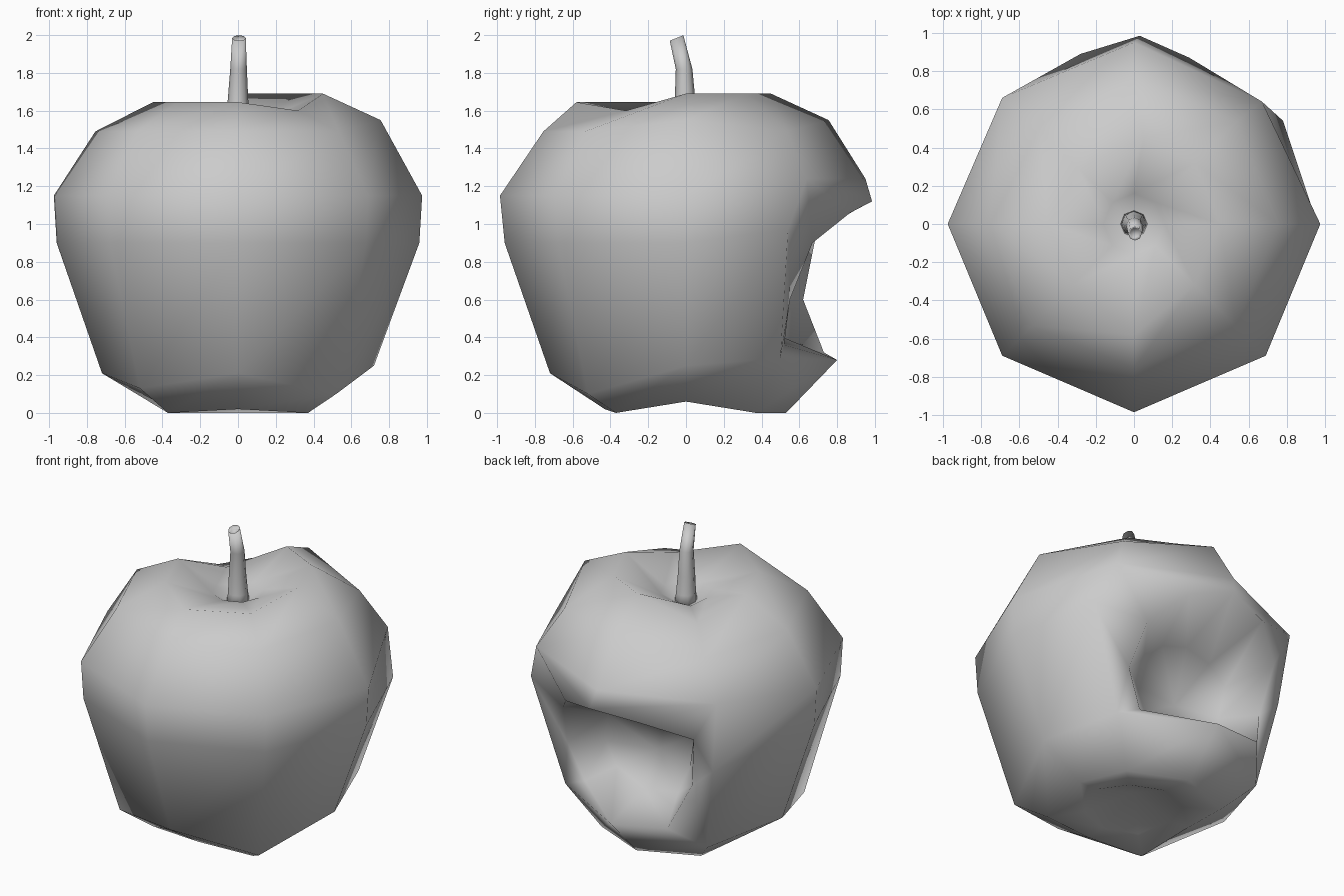
import bpy, bmesh, math
from mathutils import Vector

cube = bpy.data.objects.get("Cube")
if cube:
    bpy.data.objects.remove(cube, do_unlink=True)

grey = bpy.data.materials.new("plain_grey")
grey.use_nodes = True
colour = (0.6, 0.6, 0.6, 1)
grey.diffuse_color = colour
grey.node_tree.nodes["Principled BSDF"].inputs["Base Color"].default_value = colour

SIDES = 8
EAST, NORTH_EAST, NORTH, NORTH_WEST, WEST, SOUTH_WEST, SOUTH, SOUTH_EAST = range(SIDES)


def ring(radius, z, centre=(0, 0)):
    step = math.tau / SIDES
    return [Vector((centre[0] + radius * math.cos(i * step),
                    centre[1] + radius * math.sin(i * step), z)) for i in range(SIDES)]


def band(lower, upper, skip=()):
    return [(lower + i, lower + (i + 1) % SIDES, upper + (i + 1) % SIDES, upper + i)
            for i in range(SIDES) if i not in skip]


def make(name, verts, faces):
    mesh = bpy.data.meshes.new(name)
    mesh.from_pydata([tuple(v) for v in verts], [], faces)
    bm = bmesh.new()
    bm.from_mesh(mesh)
    bmesh.ops.recalc_face_normals(bm, faces=bm.faces[:])
    bm.to_mesh(mesh)
    bm.free()
    mesh.materials.append(grey)
    for face in mesh.polygons:
        face.use_smooth = True
    bpy.context.collection.objects.link(bpy.data.objects.new(name, mesh))


# Fruit body: rings from the base hollow up into the stem hollow
base, foot, hip, waist, widest, shoulder, crown, hollow = rings = [
    ring(0.3, 0.03), ring(0.43, 0.0), ring(0.72, 0.21), ring(0.96, 0.9),
    ring(0.975, 1.15), ring(0.755, 1.49), ring(0.45, 1.645), ring(0.16, 1.545)]

# Uneven base
for i in (NORTH_EAST, NORTH_WEST, SOUTH_WEST, SOUTH_EAST):
    hip[i] = Vector((hip[i].x * 1.02, hip[i].y * 1.02, 0.1))
    foot[i] *= 1.22
hip[SOUTH_WEST].z = 0.13
for i in (EAST, WEST):
    foot[i].z = base[i].z = 0.06
hip[EAST].z = 0.25
foot[SOUTH].z = 0.02

# Uneven crown, high at the back left and sunken at the back right
for i in (EAST, NORTH):
    shoulder[i].z = 1.55
for i in (EAST, NORTH_EAST, NORTH):
    crown[i].z = 1.69
crown[NORTH].x = 0.05
crown[SOUTH_EAST].z = 1.6
crown[SOUTH].y = -0.58
shoulder[NORTH_WEST] = Vector((-0.49, 0.49, 1.41))
crown[NORTH_WEST] = Vector((-0.29, 0.29, 1.52))
hollow[NORTH_WEST].z = 1.52
widest[SOUTH].y = -0.985

# Side of the body pulled in around the bite
foot[NORTH].y = 0.53
hip[NORTH] = Vector((0, 0.8, 0.28))
hip[NORTH_EAST] = Vector((0.55, 0.5, 0.29))
hip[NORTH_WEST] = Vector((-0.53, 0.53, 0.16))
waist[NORTH] = Vector((0.03, 0.985, 1.12))
waist[NORTH_EAST] = Vector((0.78, 0.54, 0.97))
waist[NORTH_WEST] = Vector((-0.63, 0.62, 0.73))
widest[NORTH] = Vector((0, 0.95, 1.24))
widest[NORTH_EAST] = Vector((0.67, 0.64, 1.24))
widest[NORTH_WEST] = Vector((-0.69, 0.66, 1.22))

HIP, WAIST, WIDEST = 2 * SIDES, 3 * SIDES, 4 * SIDES
verts = [v for r in rings for v in r]
faces = []
for level in range(len(rings) - 1):
    gap = (NORTH_EAST, NORTH) if level * SIDES in (HIP, WAIST) else ()
    faces += band(level * SIDES, (level + 1) * SIDES, gap)

# Close the base and the stem hollow
for start, z in ((0, 0.15), ((len(rings) - 1) * SIDES, 1.45)):
    mid = len(verts)
    verts.append(Vector((0, 0, z)))
    faces += [(start + i, start + (i + 1) % SIDES, mid) for i in range(SIDES)]

# Bite rim: four points on each side, from top to bottom
left_rim = [(0.29, 0.87, 1.06), (0.45, 0.67, 0.9), (0.50, 0.55, 0.6), (0.39, 0.52, 0.36)]
right_rim = [(-0.28, 0.89, 1.07), (-0.54, 0.69, 0.95), (-0.48, 0.62, 0.6), (-0.37, 0.73, 0.32)]


def rim_side(points, column):
    start = len(verts)
    verts.extend(Vector(p) for p in points)
    p = list(range(start, start + 4))
    top, high, low = WIDEST + column, WAIST + column, HIP + column
    faces.extend([(WIDEST + NORTH, top, WAIST + NORTH), (WAIST + NORTH, top, p[0]),
                  (p[0], top, p[1]), (p[1], top, high), (p[1], high, p[2]),
                  (p[2], high, low), (p[2], low, p[3]), (p[3], low, HIP + NORTH)])
    return p


left_side = rim_side(left_rim, NORTH_EAST)
right_side = rim_side(right_rim, NORTH_WEST)
rim = [WAIST + NORTH] + left_side + [HIP + NORTH] + right_side[::-1]

# Bite cavity: inner loop drawn mostly inwards, then a shallow back
deepest = Vector((-0.03, 0.35, 0.62))
inner = len(verts)
for i in rim:
    point = verts[i].lerp(deepest, 0.35)
    point.y = verts[i].y + (deepest.y - verts[i].y) * 0.75
    verts.append(point)
mid = len(verts)
verts.append(deepest)
count = len(rim)
for i in range(count):
    j = (i + 1) % count
    faces.append((rim[j], rim[i], inner + i, inner + j))
    faces.append((inner + j, inner + i, mid))

make("fruit_body", verts, faces)

# Stem: tapered, bent forwards, with a sunken tip
stem_rings = [ring(0.075, 1.46), ring(0.062, 1.54), ring(0.054, 1.66, (0, -0.005)),
              ring(0.044, 1.82, (0.003, -0.01)), ring(0.036, 1.985, (0.005, -0.05)),
              ring(0.026, 1.96, (0.005, -0.045))]
for r in stem_rings[-2:]:
    for v in r:
        v.z += (v.y + 0.05) * 0.4
stem_verts = [v for r in stem_rings for v in r]
stem_faces = []
for level in range(len(stem_rings) - 1):
    stem_faces += band(level * SIDES, (level + 1) * SIDES)
last = (len(stem_rings) - 1) * SIDES
stem_faces += [tuple(range(last, last + SIDES)), tuple(range(SIDES))[::-1]]
make("stem", stem_verts, stem_faces)
